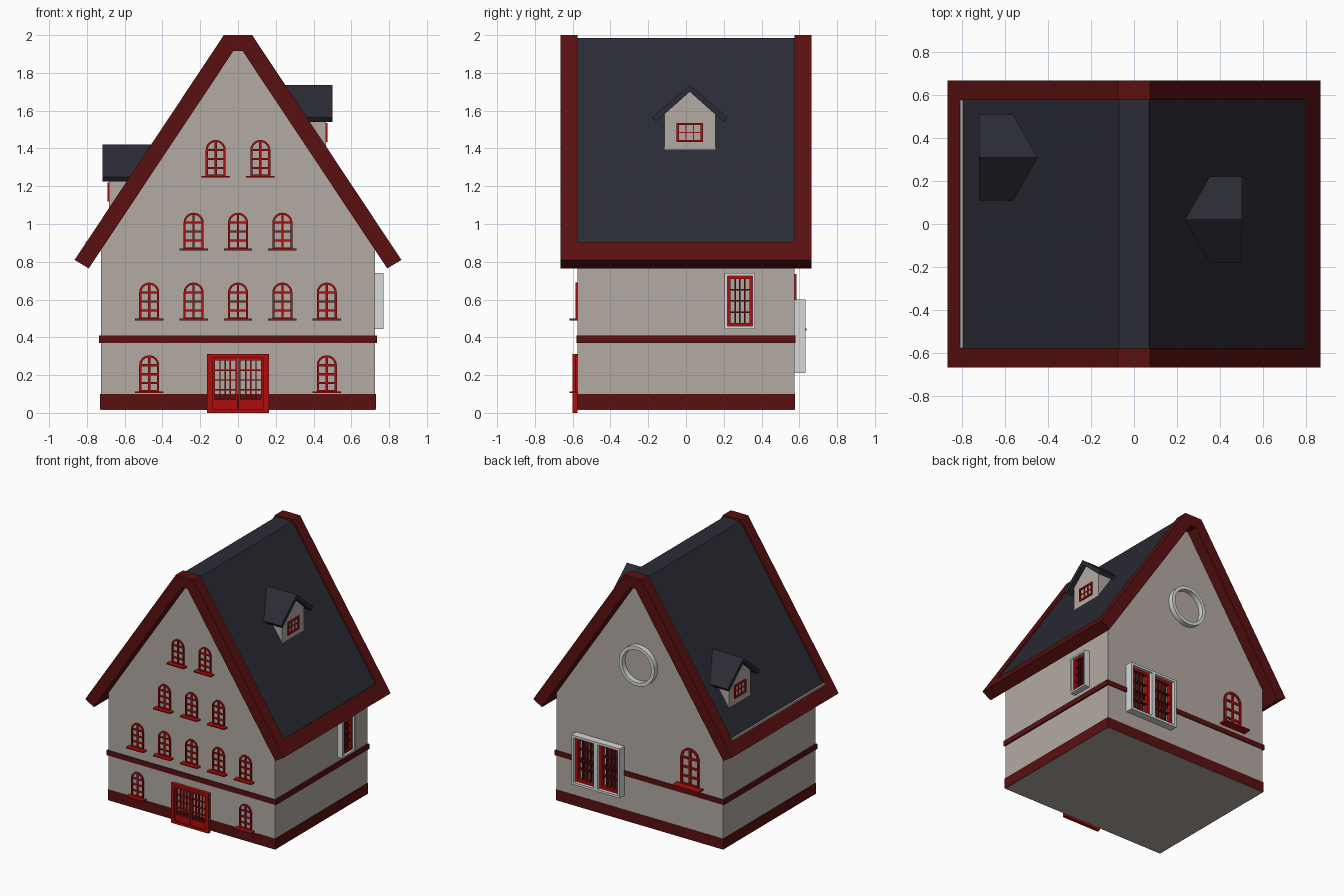
import bpy, bmesh, math
from mathutils import Matrix

cube = bpy.data.objects.get("Cube")
if cube:
    bpy.data.objects.remove(cube, do_unlink=True)


def material(name, rgb):
    m = bpy.data.materials.new(name)
    m.use_nodes = True
    m.diffuse_color = (*rgb, 1)
    m.node_tree.nodes["Principled BSDF"].inputs["Base Color"].default_value = (*rgb, 1)
    return m


WALL = material("plaster", (0.45, 0.40, 0.37))
TRIM = material("dark_red_trim", (0.10, 0.005, 0.005))
RED = material("bright_red", (0.42, 0.004, 0.004))
ROOF = material("slate", (0.024, 0.024, 0.036))
WHITE = material("white_frame", (0.68, 0.70, 0.70))


def place(angle=0, x=0, y=0, z=0):
    """Turn a part built facing -y, then move it."""
    return Matrix.Translation((x, y, z)) @ Matrix.Rotation(math.radians(angle), 4, "Z")


def rect(x0, x1, z0, z1):
    return [(x0, z0), (x1, z0), (x1, z1), (x0, z1)]


def mirrored(half):
    """Close a right-hand outline with its mirror image."""
    return half + [(-x, z) for x, z in reversed(half) if x > 0]


def arch(w, h, n=12):
    """Outline of half width w and height h with a round top."""
    top = [(w * math.cos(math.pi * i / n), h - w + w * math.sin(math.pi * i / n)) for i in range(n + 1)]
    return [(-w, 0), (w, 0)] + top


def circle(r, n=40):
    return [(r * math.cos(math.tau * i / n), r * math.sin(math.tau * i / n)) for i in range(n)]


def part(name, mat, solids=(), rings=(), at=Matrix()):
    """Extrude outlines (solids) and bands between two outlines (rings) along y."""
    bm = bmesh.new()

    def loop(pts, y):
        return [bm.verts.new((x, y, z)) for x, z in pts]

    def bridge(a, b):
        for i in range(len(a)):
            j = (i + 1) % len(a)
            bm.faces.new((a[i], a[j], b[j], b[i]))

    for pts, y0, y1 in solids:
        a, b = loop(pts, y0), loop(pts, y1)
        bm.faces.new(a)
        bm.faces.new(b)
        bridge(a, b)
    for outer, inner, y0, y1 in rings:
        a, b, c, d = loop(outer, y0), loop(inner, y0), loop(inner, y1), loop(outer, y1)
        for p, q in ((a, b), (b, c), (c, d), (d, a)):
            bridge(p, q)
    bmesh.ops.recalc_face_normals(bm, faces=bm.faces)
    mesh = bpy.data.meshes.new(name)
    bm.to_mesh(mesh)
    bm.free()
    mesh.materials.append(mat)
    obj = bpy.data.objects.new(name, mesh)
    obj.matrix_world = at
    bpy.context.collection.objects.link(obj)
    return obj


def bars(x0, x1, z0, z1, cols, rows, t, y0, y1=0.0):
    """Glazing bars dividing a rectangle into panes."""
    out = []
    for i in range(1, cols):
        x = x0 + (x1 - x0) * i / cols
        out.append((rect(x - t / 2, x + t / 2, z0, z1), y0, y1))
    for i in range(1, rows):
        z = z0 + (z1 - z0) * i / rows
        out.append((rect(x0, x1, z - t / 2, z + t / 2), y0, y1))
    return out


# House body
HX, HY = 0.725, 0.575
part("house_walls", WALL, [(mirrored([(HX, 0.015), (HX, 0.87), (0.02, 1.93)]), -HY, HY)])
for name, z0, z1, e in (("base_band", 0.018, 0.1, 0.005), ("storey_band", 0.37, 0.41, 0.012)):
    part(name, TRIM, [(rect(-HX - e, HX + e, z0, z1), -HY - e / 2, -HY + 0.02),
                      (rect(-HX - e, HX + e, z0, z1), HY - 0.02, HY + e / 2),
                      (rect(HX - 0.02, HX + e, z0, z1), -HY, HY),
                      (rect(-HX - e, -HX + 0.02, z0, z1), -HY, HY)])

# Roof: gable trims, eave trims and slate slab
SLOPE = 1.506
gable = mirrored([(0.025, 1.915), (0.79, 0.765), (0.865, 0.81), (0.075, 2.0)])
for name, y0, y1 in (("front_gable_trim", -0.665, -HY), ("back_gable_trim", HY, 0.665)):
    part(name, TRIM, [(gable, y0, y1)])
eave = [(0.79, 0.765), (0.865, 0.81), (0.802, 0.905), (0.727, 0.86)]
for name, s in (("left_eave_trim", 1), ("right_eave_trim", -1)):
    part(name, TRIM, [([(s * x, z) for x, z in eave], -HY, HY)])
slab = mirrored([(0.025, 1.9), (0.727, 0.86), (0.797, 0.898), (0.07, 1.985)])
part("slate_roof", ROOF, [(slab, -HY, HY)])
part("eave_strip", WALL, [(rect(-0.808, -0.794, 0.88, 0.907), -HY, HY)])


# Arched windows with sills
def arched_window(name, at, s=1.0):
    w, h, t = 0.053 * s, 0.195 * s, 0.011 * s
    inner = [(x, z + t) for x, z in arch(w - t, h - 2 * t)]
    glazing = bars(-w + t, w - t, 0, h - w, 2, 3, t, -0.008)
    glazing += [(rect(-t / 2, t / 2, h - w, h - t), -0.008, 0),
                (rect(-w + t, w - t, h - w - t / 2, h - w + t / 2), -0.008, 0)]
    part(name, RED, glazing, [(arch(w, h), inner, -0.01, 0)], at)
    part(name + "_sill", RED, [(rect(-0.075 * s, 0.075 * s, -0.005, 0.004 * s), -0.042 * s, 0)], at=at)


rows = ((0.11, (-0.47, 0.47)), (0.495, (-0.47, -0.235, 0, 0.235, 0.47)),
        (0.865, (-0.235, 0, 0.235)), (1.25, (-0.118, 0.118)))
for r, (z, xs) in enumerate(rows, 1):
    for c, x in enumerate(xs, 1):
        arched_window(f"front_window_{r}_{c}", place(0, x, -HY, z))
arched_window("back_arched_window", place(180, -0.44, HY, 0.44), 1.52)

# Double front door
at = place(0, 0, -HY)
part("door_frame", RED, rings=[(rect(-0.163, 0.163, 0, 0.312), rect(-0.135, 0.135, 0.02, 0.29), -0.026, 0)], at=at)
for name, s in (("left_door", 1), ("right_door", -1)):
    x0, x1 = sorted((s * 0.002, s * 0.135))
    i0, i1 = sorted((s * 0.014, s * 0.122))
    part(name, RED, bars(i0, i1, 0.07, 0.278, 4, 4, 0.007, -0.012),
         [(rect(x0, x1, 0.02, 0.29), rect(i0, i1, 0.07, 0.278), -0.018, 0)], at)


# Boxed windows with deep white surrounds
def boxed_window(name, at, s=1.0):
    def r(m):
        return rect((-0.08 + m) * s, (0.08 - m) * s, m * s, (0.295 - m) * s)
    part(name + "_surround", WHITE, rings=[(r(0), r(0.014), -0.044 * s, 0)], at=at)
    part(name + "_frame", RED, rings=[(r(0.014), r(0.03), -0.025 * s, 0)], at=at)
    part(name + "_bars", TRIM, bars(-0.05 * s, 0.05 * s, 0.03 * s, 0.265 * s, 4, 4, 0.008 * s, -0.018 * s), at=at)


boxed_window("side_window", place(90, HX, 0.285, 0.445))
for i, x in enumerate((0.24, 0.45), 1):
    boxed_window(f"back_window_{i}", place(180, x, HY, 0.21), 1.32)

# Round gable ring
ring = part("round_window_ring", WHITE, rings=[(circle(0.155), circle(0.128), -0.04, 0)],
            at=place(180, 0, HY, 1.28))
bpy.context.view_layer.objects.active = ring
ring.select_set(True)
bpy.ops.object.shade_smooth_by_angle()
ring.select_set(False)


# Dormers
def dormer(name, at):
    part(name + "_walls", WALL, [(mirrored([(0.135, 1.385), (0.135, 1.585), (0, 1.705)]), -0.465, -0.2)], at=at)
    roof = [(0, 1.735), (0.2, 1.565), (0.18, 1.54), (0, 1.7), (-0.18, 1.54), (-0.2, 1.565)]
    part(name + "_roof", ROOF, [(roof, -0.5, -0.2)], at=at)
    part(name + "_window", RED, bars(-0.058, 0.058, 1.445, 1.523, 3, 2, 0.006, -0.47, -0.46),
         [(rect(-0.07, 0.07, 1.433, 1.535), rect(-0.058, 0.058, 1.445, 1.523), -0.474, -0.46)], at)


dormer("left_dormer", place(90, 0, 0.02))
dormer("right_dormer", place(-90, -0.218, 0.308, -0.315))
